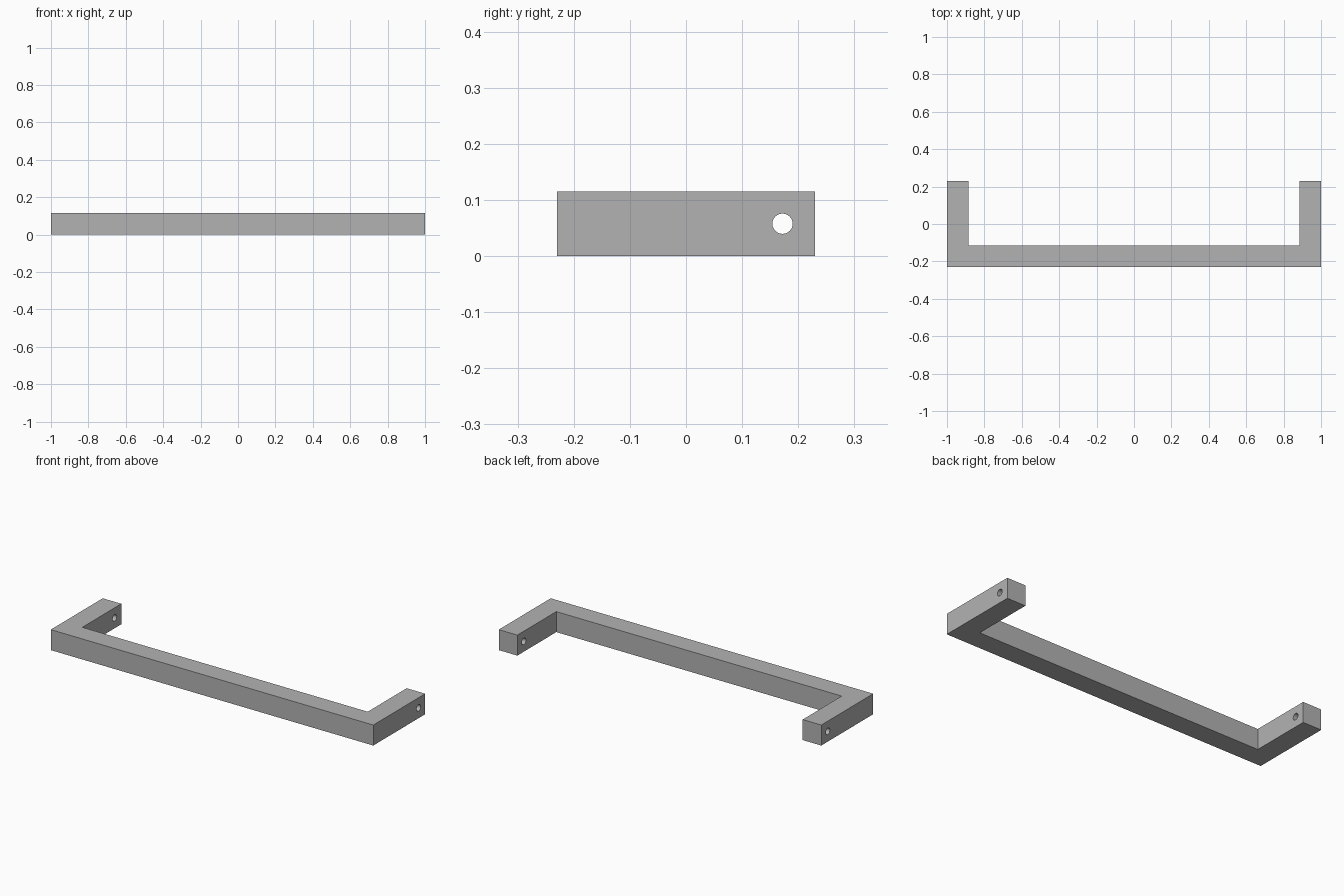
import bpy, bmesh
from math import pi

cube = bpy.data.objects.get("Cube")
if cube:
    bpy.data.objects.remove(cube, do_unlink=True)

HALF_W, HALF_D, BAR = 1.0, 0.23, 0.115
HOLE_Y, HOLE_R = 0.172, 0.018

grey = bpy.data.materials.new("grey")
grey.use_nodes = True
grey.diffuse_color = (0.45, 0.45, 0.45, 1)
grey.node_tree.nodes["Principled BSDF"].inputs["Base Color"].default_value = grey.diffuse_color

# U-shaped bar: mirrored plan outline, extruded upwards
half = [(HALF_W, -HALF_D), (HALF_W, HALF_D),
        (HALF_W - BAR, HALF_D), (HALF_W - BAR, BAR - HALF_D)]
outline = half + [(-x, y) for x, y in reversed(half)]
bm = bmesh.new()
base = bm.faces.new([bm.verts.new((x, y, 0)) for x, y in outline])
top = bmesh.ops.extrude_face_region(bm, geom=[base])["geom"]
bmesh.ops.translate(bm, vec=(0, 0, BAR),
                    verts=[v for v in top if isinstance(v, bmesh.types.BMVert)])
bmesh.ops.recalc_face_normals(bm, faces=bm.faces)
mesh = bpy.data.meshes.new("bar_handle")
bm.to_mesh(mesh)
bm.free()
mesh.materials.append(grey)
handle = bpy.data.objects.new("bar_handle", mesh)
bpy.context.collection.objects.link(handle)

# Screw hole through both arms
bpy.ops.mesh.primitive_cylinder_add(vertices=48, radius=HOLE_R, depth=2.4 * HALF_W,
                                    location=(0, HOLE_Y, BAR / 2), rotation=(0, pi / 2, 0))
cutter = bpy.context.object
cutter.name = "hole_cutter"
cutter.hide_render = True
cutter.data.materials.append(grey)
cut = handle.modifiers.new("screw_holes", 'BOOLEAN')
cut.operation, cut.solver, cut.object = 'DIFFERENCE', 'EXACT', cutter

# Apply the cut, then smooth only the hole walls
bpy.ops.object.select_all(action='DESELECT')
handle.select_set(True)
bpy.context.view_layer.objects.active = handle
bpy.ops.object.modifier_apply(modifier=cut.name)
bpy.data.objects.remove(cutter, do_unlink=True)
bpy.ops.object.shade_smooth_by_angle()
